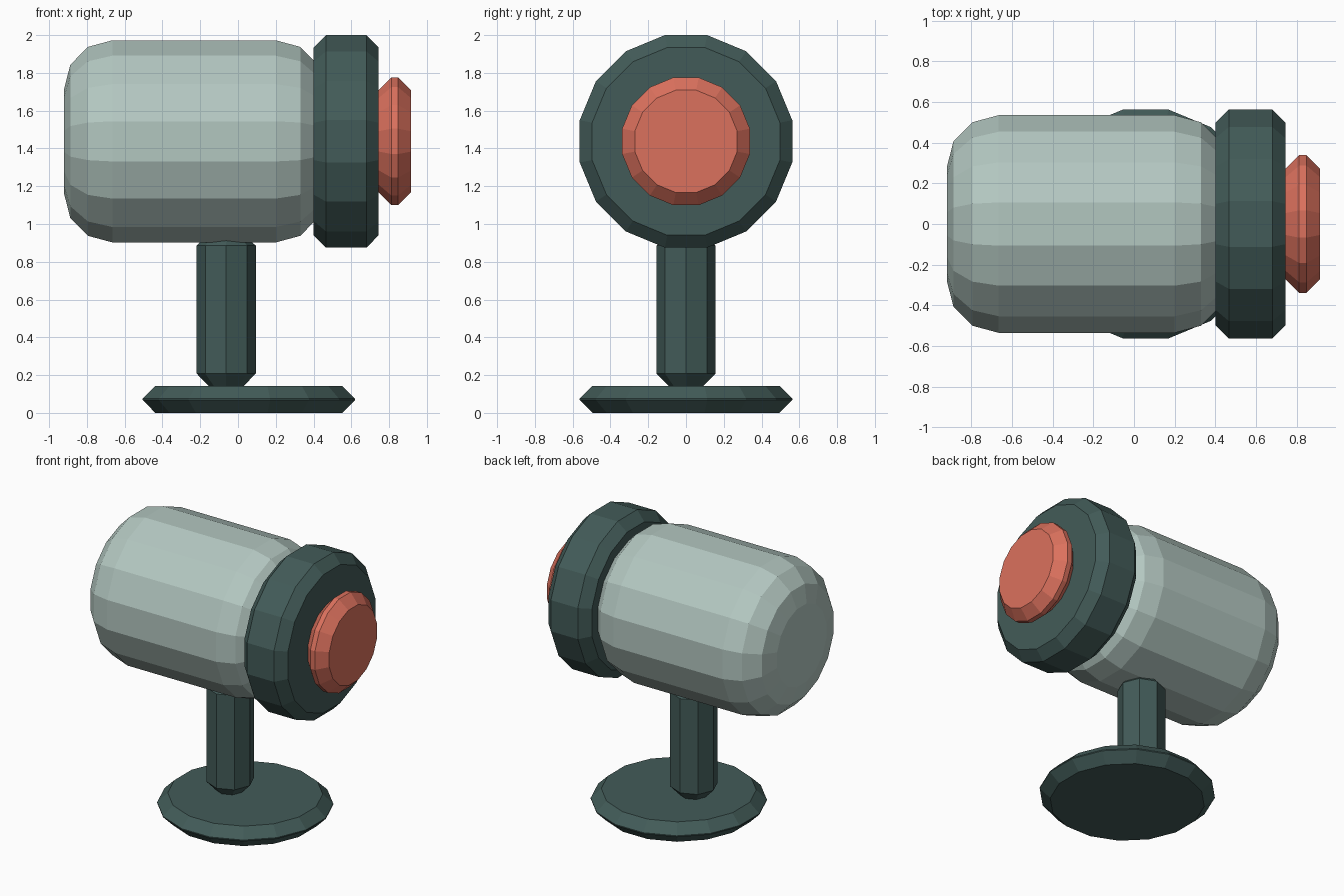
import bpy, bmesh, math
from mathutils import Matrix, Vector

if "Cube" in bpy.data.objects:
    bpy.data.objects.remove(bpy.data.objects["Cube"])


def material(name, color):
    m = bpy.data.materials.new(name)
    m.diffuse_color = (*color, 1)
    m.use_nodes = True
    m.node_tree.nodes["Principled BSDF"].inputs["Base Color"].default_value = m.diffuse_color
    return m


pale = material("pale_green", (0.45, 0.57, 0.53))
dark = material("dark_green", (0.055, 0.105, 0.098))
coral = material("coral", (0.71, 0.165, 0.11))


def lathe(name, profile, center, sides, turn, mat, along_x=False):
    """Flat-shaded capped solid from (position, radius) pairs along an axis."""
    bm = bmesh.new()
    rings = []
    for h, r in profile:
        angles = [2 * math.pi * (i + turn) / sides for i in range(sides)]
        rings.append([bm.verts.new((r * math.cos(a), r * math.sin(a), h)) for a in angles])
    for low, high in zip(rings, rings[1:]):
        for i in range(sides):
            j = (i + 1) % sides
            bm.faces.new((low[i], low[j], high[j], high[i]))
    bm.faces.new(rings[0][::-1])
    bm.faces.new(rings[-1])
    if along_x:
        bm.transform(Matrix.Rotation(math.pi / 2, 4, 'Y'))
    bm.transform(Matrix.Translation(Vector(center)))
    bmesh.ops.recalc_face_normals(bm, faces=bm.faces)
    mesh = bpy.data.meshes.new(name)
    bm.to_mesh(mesh)
    bm.free()
    mesh.materials.append(mat)
    obj = bpy.data.objects.new(name, mesh)
    bpy.context.collection.objects.link(obj)
    return obj


def flats(profile):
    """Turn flat-to-centre distances of a 16-gon into corner radii."""
    return [(h, r / math.cos(math.pi / 16)) for h, r in profile]


axis = (0, 0, 1.4375)

# Rounded barrel body
end = [(-0.92, 0.28), (-0.888, 0.405), (-0.795, 0.50), (-0.665, 0.535)]
other_end = [(-0.465 - h, r) for h, r in reversed(end)]
lathe("body", flats(end + other_end), axis, 16, 0.5, pale, True)

# Chamfered front collar
lathe("collar", flats([(0.40, 0.497), (0.466, 0.5625), (0.68, 0.5625), (0.745, 0.497)]),
      axis, 16, 0.5, dark, True)

# Lens
lathe("lens", flats([(0.745, 0.271), (0.812, 0.338), (0.848, 0.338), (0.915, 0.271)]),
      axis, 16, 0.5, coral, True)

# Octagonal stem
lathe("stem", [(0.14, 0.09), (0.208, 0.1565), (0.885, 0.1565), (0.95, 0.09)],
      (-0.0625, 0, 0), 8, 0, dark)

# Round foot
lathe("base", flats([(0, 0.495), (0.068, 0.5625), (0.075, 0.5625), (0.143, 0.495)]),
      (0.0575, 0, 0), 16, 0.5, dark)
